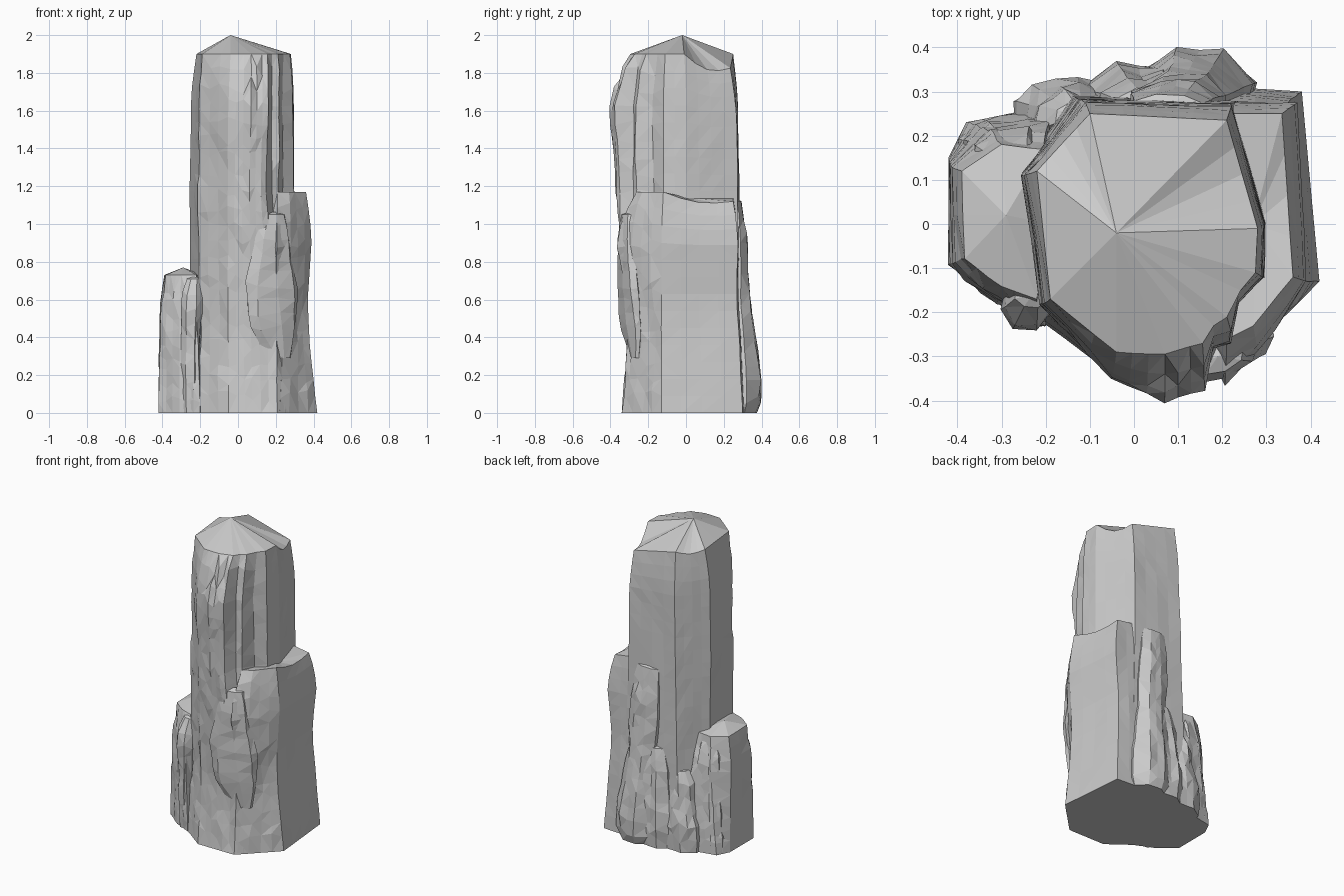
import bpy, bmesh, math, random
from mathutils import Vector, noise

if "Cube" in bpy.data.objects:
    bpy.data.objects.remove(bpy.data.objects["Cube"])

random.seed(4)


def ring(cx, cy, rx, ry, tilt=0, n=8):
    """Oval outline for the weathered lumps, slanted by tilt."""
    out = []
    for i in range(n):
        a = 2 * math.pi * i / n + 0.3
        dx = rx * math.cos(a)
        out.append((cx + dx, cy + ry * math.sin(a) + tilt * dx))
    return out


def rock(name, keys, apex, rough=0.012, smooth=(), sag=None, drop=None,
         k=3, step=0.09, power=1.0):
    """Loft outlines (z, points), bottom to top, chip the sides, cap with facets.
    sag lowers the rim in mid-side, drop lowers it at a corner."""
    sag, drop = sag or {}, drop or {}
    n = len(keys[0][1])
    height = keys[-1][0] - keys[0][0]
    count = max(4, round(height / step))
    zs = [keys[0][0] + height * i / count for i in range(count + 1)]
    bm = bmesh.new()
    rows = []
    for zi, z in enumerate(zs):
        # outline at this height, rounding the shoulder under the top
        j = 0
        while j < len(keys) - 2 and z > keys[j + 1][0]:
            j += 1
        (z0, p0), (z1, p1) = keys[j], keys[j + 1]
        t = min(1, (z - z0) / (z1 - z0))
        if j == len(keys) - 2:
            t = t ** power
        pts = [Vector(a).lerp(Vector(b), t) for a, b in zip(p0, p1)]
        mid = sum(pts, Vector((0, 0))) / n
        inner = 0 < zi < count
        fall = max(0, (z - zs[0]) / height) ** 6
        row = []
        for s in range(n):
            e = (s + 1) % n
            a, b = pts[s], pts[e]
            long = (Vector(keys[0][1][s]) - Vector(keys[0][1][e])).length
            kk = 4 if s in sag else 1 if long < .09 else 2 if s in smooth else k
            for i in range(kk):
                u = i / kk
                p = a.lerp(b, u)
                amp = rough * (0.3 if s in smooth else 1) * (1 if inner else .15)
                # long vertical ridges plus small chips
                d = amp * (1.5 * noise.noise(Vector((p.x * 16, p.y * 16, z * 3.5)))
                           + random.uniform(-.4, .4))
                p = p + (p - mid).normalized() * d
                zz = z
                if inner and s not in smooth:
                    zz += random.uniform(-.35, .35) * height / count
                low = drop.get(s, 0) * (1 - u) + drop.get(e, 0) * u
                zz -= (low + sag.get(s, 0) * math.sin(math.pi * u)) * fall
                row.append(bm.verts.new((p.x, p.y, zz)))
        rows.append(row)
    m = len(rows[0])
    for r0, r1 in zip(rows, rows[1:]):
        for i in range(m):
            bm.faces.new((r0[i], r0[(i + 1) % m], r1[(i + 1) % m], r1[i]))
    bm.faces.new(rows[0][::-1])
    tip = bm.verts.new(apex)
    for i in range(m):
        bm.faces.new((rows[-1][i], rows[-1][(i + 1) % m], tip))
    bmesh.ops.triangulate(bm, faces=[f for f in bm.faces if len(f.verts) == 4])
    bmesh.ops.recalc_face_normals(bm, faces=bm.faces[:])
    me = bpy.data.meshes.new(name)
    bm.to_mesh(me)
    bm.free()
    ob = bpy.data.objects.new(name, me)
    bpy.context.collection.objects.link(ob)
    return ob


# Tall central pillar with grooves on its front right and a faceted peak
rock("main_pillar", [
    (0.0, [(-.26, .13), (-.21, -.22), (-.05, -.34), (.08, -.34), (.21, -.34), (.25, -.30),
           (.27, -.27), (.30, -.20), (.34, -.12), (.33, 0), (.27, .30), (-.16, .31)]),
    (0.4, [(-.25, .12), (-.20, -.19), (-.05, -.30), (.07, -.31), (.20, -.30), (.22, -.27),
           (.25, -.25), (.27, -.18), (.32, -.12), (.32, 0), (.24, .28), (-.14, .29)]),
    (1.2, [(-.255, .11), (-.21, -.18), (-.055, -.33), (.06, -.375), (.15, -.36), (.18, -.28),
           (.21, -.26), (.24, -.17), (.295, -.12), (.295, 0), (.22, .275), (-.12, .28)]),
    (1.6, [(-.25, .11), (-.20, -.18), (-.05, -.35), (.07, -.40), (.16, -.375), (.18, -.28),
           (.22, -.27), (.235, -.18), (.29, -.12), (.295, 0), (.22, .265), (-.11, .275)]),
    (1.9, [(-.22, .12), (-.19, -.17), (-.04, -.29), (.07, -.295), (.155, -.27), (.18, -.23),
           (.21, -.21), (.24, -.15), (.275, -.11), (.28, -.01), (.21, .235), (-.10, .25)]),
], (-.04, -.02, 2.0), rough=.009, smooth=(0, 8, 9, 10, 11),
    sag={9: .045, 10: .0, 11: .02}, drop={10: .075}, power=1.7)

# Half-height slab on the right, bulging to the front near its top
rock("right_pillar", [
    (0.0, [(.21, .31), (.20, -.27), (.22, -.33), (.27, -.28), (.42, -.13), (.38, .30)]),
    (0.4, [(.20, .29), (.20, -.24), (.24, -.27), (.29, -.23), (.375, -.13), (.355, .285)]),
    (0.6, [(.20, .28), (.14, -.26), (.20, -.33), (.28, -.27), (.37, -.13), (.345, .27)]),
    (0.9, [(.20, .275), (.15, -.26), (.205, -.37), (.28, -.29), (.39, -.13), (.37, .275)]),
    (1.17, [(.20, .25), (.17, -.20), (.21, -.26), (.27, -.23), (.36, -.12), (.335, .25)]),
], (.27, .0, 1.14), rough=.011, smooth=(0, 4, 5), sag={4: .03}, drop={5: .05, 0: .03}, power=1.6)

# Short pillar on the left
rock("left_pillar", [
    (0.0, [(-.42, -.09), (-.31, -.18), (-.20, -.23), (-.15, 0), (-.18, .27), (-.38, .23), (-.42, .15)]),
    (0.55, [(-.41, -.09), (-.31, -.17), (-.22, -.22), (-.18, 0), (-.20, .21), (-.32, .21), (-.415, .13)]),
    (0.73, [(-.385, -.08), (-.30, -.14), (-.22, -.17), (-.19, 0), (-.20, .17), (-.30, .18), (-.39, .12)]),
], (-.29, .02, .77), rough=.012, smooth=(3, 6), step=.07, power=1.5)

# Weathered lumps clinging to the pillars: height, centre, radii and slant per level
lumps = {
    "front_right_lump": [(.29, .23, -.27, .05, .02, .3), (.42, .19, -.28, .12, .04, .3),
                         (.65, .17, -.305, .15, .045, .25), (.88, .18, -.31, .10, .05, .25),
                         (1.05, .19, -.30, .06, .04, .2)],
    "front_left_lump": [(0, -.25, -.16, .05, .05), (.35, -.25, -.17, .055, .05),
                        (.58, -.24, -.175, .06, .06), (.71, -.23, -.16, .04, .03)],
    "back_tall_lump": [(0, .14, .28, .12, .10), (.1, .14, .28, .14, .135),
                       (.3, .13, .28, .13, .11), (.6, .11, .27, .11, .07),
                       (.85, .09, .27, .11, .065), (1.12, .075, .265, .085, .03)],
    "back_middle_lump": [(0, 0, .25, .12, .11), (.2, 0, .25, .13, .12),
                         (.42, .01, .26, .11, .09), (.62, .03, .26, .08, .05)],
    "back_low_lump": [(0, -.15, .22, .13, .11), (.15, -.14, .22, .14, .12),
                      (.35, -.13, .23, .10, .08), (.5, -.12, .24, .06, .04)],
    "back_left_lump": [(0, -.32, .15, .09, .09), (.3, -.30, .15, .09, .085),
                       (.58, -.28, .14, .085, .08), (.7, -.27, .13, .06, .05)],
}
for name, levels in lumps.items():
    z, cx, cy = levels[-1][:3]
    rock(name, [(l[0], ring(*l[1:])) for l in levels],
         (cx, cy, z + .015), rough=.013, k=2, step=.08, power=1.6)
